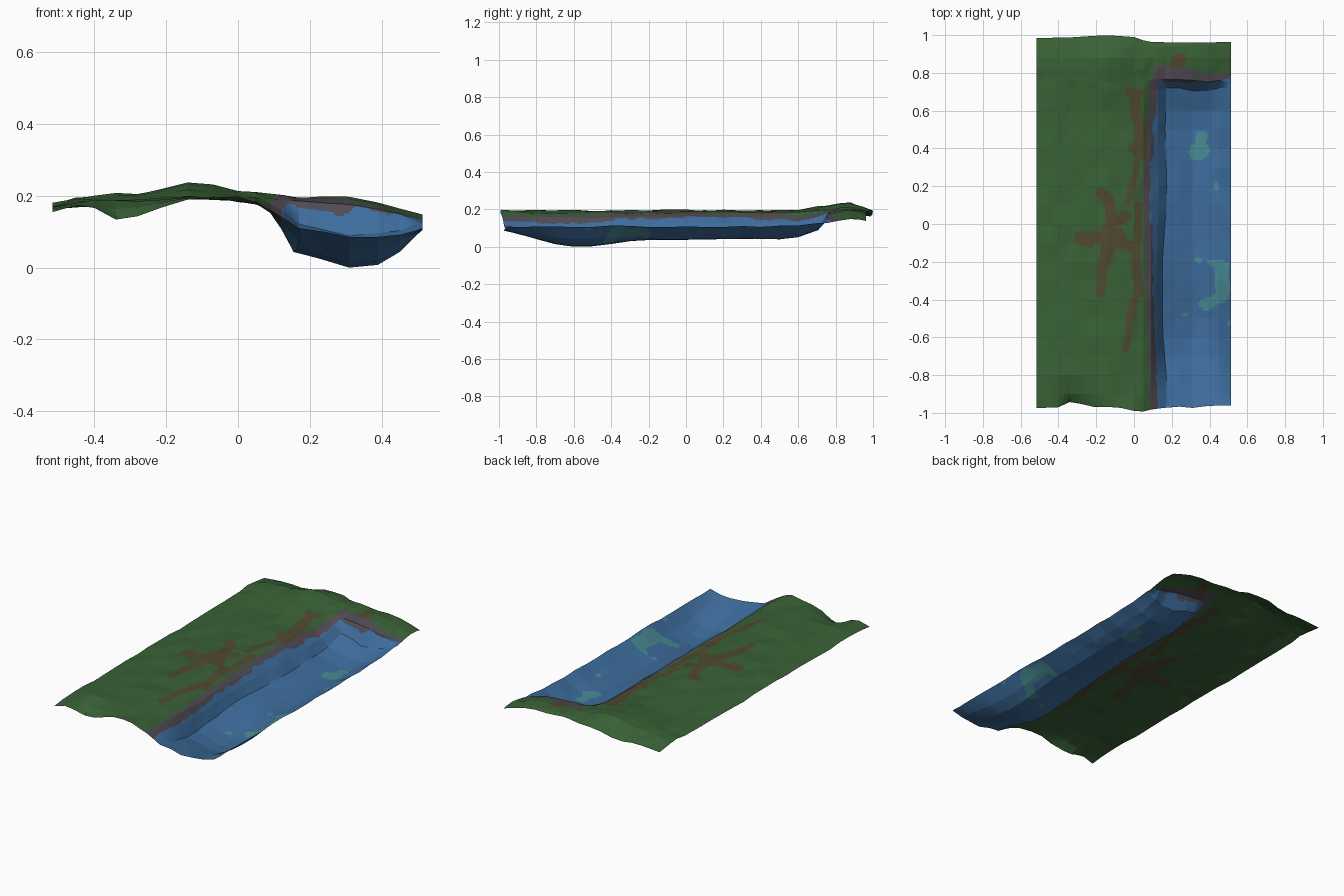
import bpy, bmesh, random
from mathutils import Vector, noise

random.seed(4)


def lerp_table(table, t):
    """Piecewise linear lookup in a list of (position, value) points."""
    if t <= table[0][0]:
        return table[0][1]
    for (a, va), (b, vb) in zip(table, table[1:]):
        if t <= b:
            return va + (vb - va) * (t - a) / (b - a)
    return table[-1][1]


# columns of facets, and cross-sections of the ground (without the trough)
XS = [-.517, -.45, -.4, -.34, -.28, -.21, -.14, -.07, 0, .05, .09, .12, .15, .22, .31, .39, .45, .514]
FRONT = [.16, .18, .17, .14, .15, .172, .188, .195, .198, .187, .168, .16, .155, .15, .14, .13, .117, .108]
MID = [.167, .182, .188, .187, .188, .193, .198, .195, .19, .183, .17, .163, .155, .15, .14, .13, .12, .112]
RIDGE = [.182, .2, .207, .213, .207, .228, .243, .235, .22, .212, .208, .206, .203, .203, .2, .187, .167, .147]
BACK = [.16, .172, .178, .172, .168, .174, .192, .2, .2, .196, .19, .19, .188, .186, .183, .174, .16, .145]
PROFILES = [(0, FRONT), (.1, MID), (.8, MID), (.93, RIDGE), (1, BACK)]

# trough: share of depth across x, depth along y, sideways sway of the cliff foot
SHARE = [0] * 10 + [.1, .36, .78, .9, 1, .88, .52, 0]
DEPTH = [(-1, .05), (-.9, .07), (-.8, .095), (-.7, .125), (-.6, .138), (-.5, .133), (-.4, .12),
         (-.2, .1), (.2, .095), (.5, .095), (.6, .087), (.71, .075), (.76, 0)]
SWAY = [(-1, .02), (-.85, .025), (-.55, 0), (-.2, 0), (.15, .025), (.5, .015), (.75, .02)]

# wavy front and back borders
Y_MIN = [(-.52, -.975), (-.4, -.97), (-.35, -.942), (-.29, -.945), (-.25, -.975), (-.18, -.965),
         (-.05, -.975), (.03, -.998), (.1, -.98), (.2, -.965), (.3, -.975), (.4, -.962), (.52, -.96)]
Y_MAX = [(-.52, .985), (-.35, .987), (-.15, 1), (0, .99), (.07, .965), (.2, .96), (.52, .963)]

YS = [-1, -.9, -.8, -.7, -.6, -.5, -.4, -.3, -.2, -.1, 0, .1, .2, .3, .4, .5, .6, .71, .76, .82, .88, .94, 1]


def ground_point(i, y):
    x = XS[i]
    z = lerp_table([(2 * t - 1, p[i]) for t, p in PROFILES], y)
    depth = lerp_table(DEPTH, y)
    if y > .65:
        depth *= .8 if i < 13 or i > 14 else 1      # rounded head of the trough
    z -= SHARE[i] * depth
    z += random.uniform(-.005, .005) if SHARE[i] < .8 else random.uniform(-.003, .003)
    yy = {-1: lerp_table(Y_MIN, x), 1: lerp_table(Y_MAX, x)}.get(y, y)
    if .7 < y < .8:
        yy += random.uniform(-.012, .012)
    if i in (11, 12, 13):
        x += lerp_table(SWAY, y) * (.4 if i == 11 else 1)
    return Vector((x, yy, z))


# painted patches as strokes: x1, y1, x2, y2, radius
BROWN = [(-.02, .69, .02, .69, .03), (.0, .67, .025, .52, .03), (.03, .52, .04, .38, .03),
         (.02, .4, .04, .38, .045), (.02, .34, -.01, .2, .017), (-.01, .2, -.03, .12, .018),
         (.02, .1, .02, -.25, .018), (.0, -.13, .03, -.38, .025), (.02, -.35, -.02, -.5, .025),
         (-.02, -.5, -.045, -.66, .018), (-.13, -.05, -.09, -.07, .05), (-.15, -.07, -.27, -.08, .03),
         (-.24, -.08, -.27, -.08, .045), (-.12, 0, -.13, .13, .03), (-.13, .14, -.18, .16, .026),
         (-.1, 0, -.05, .04, .022), (-.06, .03, -.045, .05, .03), (-.08, -.09, .0, -.13, .028),
         (-.13, -.1, -.16, -.22, .035), (-.16, -.2, -.18, -.36, .026), (.24, .88, .23, .85, .035)]
TEAL = [(.33, .38, .36, .39, .042), (.35, .42, .36, .46, .03), (.435, .2, .435, .2, .017),
        (.41, -.21, .48, -.22, .022), (.46, -.24, .47, -.36, .038), (.47, -.38, .37, -.43, .027),
        (.34, -.19, .34, -.19, .02), (.27, -.475, .28, -.475, .014), (.51, -.53, .51, -.53, .015)]


def in_strokes(p, strokes):
    for x1, y1, x2, y2, r in strokes:
        a, d = Vector((x1, y1)), Vector((x2 - x1, y2 - y1))
        t = max(0, min(1, (p - a).dot(d) / max(d.length_squared, 1e-9)))
        if (p - a - d * t).length < r:
            return True
    return False


SHORE = [(-1, .125), (-.8, .12), (-.4, .105), (.2, .085), (.45, .1), (.7, .125), (.78, .14)]
GREEN, BLUE, MAUVE, DIRT, WEED = range(5)


def paint(c):
    """Pick the colour of a small face from its place on the map."""
    n = noise.noise(Vector((c.x * 16, c.y * 16, 2)))
    m = noise.noise(Vector((c.x * 16, c.y * 16, 9)))
    p = Vector((c.x + .01 * n, c.y + .015 * m))
    top = .75 + max(0, p.x - .42) * .35 + .012 * n
    side = p.x - lerp_table(SHORE, p.y)
    inside = min(side + .006 * n, top - p.y)
    if inside > 0:
        return WEED if in_strokes(p, TEAL) else BLUE
    if in_strokes(p, BROWN) and side < -.03:
        return DIRT
    if in_strokes(p, BROWN[-1:]):
        return DIRT
    if side > -.04 + .02 * n and p.y < .8:
        if p.y < top or side < .03:
            return MAUVE
    if side > -.03 and p.y - top < .085 - max(0, p.x - .22) * .25 + .04 * m:
        return MAUVE
    return GREEN


# facet corners, then each facet cut finely so the painted borders can be followed
grid = [[ground_point(i, y) for i in range(len(XS))] for y in YS]
N = 10
bm = bmesh.new()
rows, cols = (len(YS) - 1) * N, (len(XS) - 1) * N
verts = []
for r in range(rows + 1):
    j = min(r // N, len(YS) - 2)
    v = r / N - j
    line = []
    for c in range(cols + 1):
        i = min(c // N, len(XS) - 2)
        u = c / N - i
        a = grid[j][i].lerp(grid[j][i + 1], u)
        b = grid[j + 1][i].lerp(grid[j + 1][i + 1], u)
        line.append(bm.verts.new(a.lerp(b, v)))
    verts.append(line)
for r in range(rows):
    for c in range(cols):
        f = bm.faces.new((verts[r][c], verts[r][c + 1], verts[r + 1][c + 1], verts[r + 1][c]))
        f.material_index = paint(f.calc_center_median())

# stand the sheet on z = 0
low = min(v.co.z for v in bm.verts)
bmesh.ops.translate(bm, vec=(0, 0, -low), verts=bm.verts)

mesh = bpy.data.meshes.new("river_bank")
bm.to_mesh(mesh)
bm.free()
for name, rgb in [("grass green", (.041, .12, .037)), ("water blue", (.048, .155, .345)),
                  ("wet bank mauve", (.083, .072, .09)), ("dirt brown", (.08, .067, .03)),
                  ("weed teal", (.065, .26, .295))]:
    mat = bpy.data.materials.new(name)
    mat.diffuse_color = (*rgb, 1)
    mesh.materials.append(mat)
bank = bpy.data.objects.new("river_bank", mesh)
bpy.context.collection.objects.link(bank)
